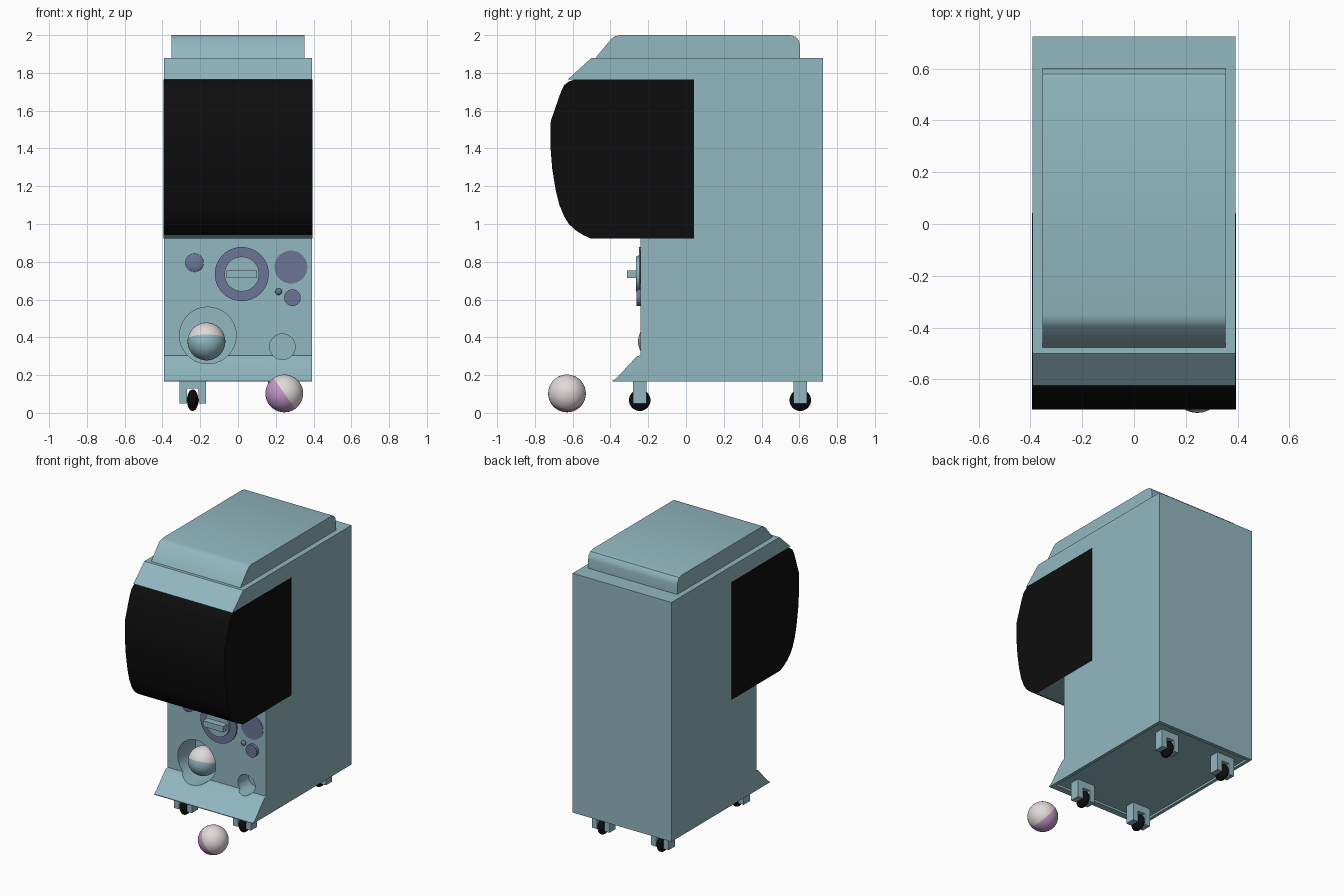
import bpy, bmesh, math
from mathutils import Vector, Matrix

cube = bpy.data.objects.get("Cube")
if cube:
    bpy.data.objects.remove(cube, do_unlink=True)


def material(name, r, g, b):
    m = bpy.data.materials.new(name)
    m.use_nodes = True
    m.diffuse_color = (r, g, b, 1)
    node = next(n for n in m.node_tree.nodes if n.type == 'BSDF_PRINCIPLED')
    node.inputs["Base Color"].default_value = (r, g, b, 1)
    return m


TEAL = material("pale teal", 0.285, 0.475, 0.53)
BLACK = material("black", 0.004, 0.004, 0.004)
PURPLE = material("slate purple", 0.147, 0.178, 0.31)
WHITE = material("off white", 0.74, 0.70, 0.69)
PINK = material("pink", 0.56, 0.31, 0.58)


def finish(name, bm, *mats, smooth=True):
    mesh = bpy.data.meshes.new(name)
    bmesh.ops.recalc_face_normals(bm, faces=bm.faces)
    bm.to_mesh(mesh)
    bm.free()
    ob = bpy.data.objects.new(name, mesh)
    bpy.context.collection.objects.link(ob)
    for m in mats:
        mesh.materials.append(m)
    if smooth:
        bpy.ops.object.select_all(action='DESELECT')
        ob.select_set(True)
        bpy.context.view_layer.objects.active = ob
        bpy.ops.object.shade_smooth_by_angle(angle=math.radians(30))
    return ob


def extrude_profile(name, points, half, *mats, rule=None):
    """Side outline in (y, z), extruded across x."""
    bm = bmesh.new()
    face = bm.faces.new([bm.verts.new((-half, y, z)) for y, z in points])
    ext = bmesh.ops.extrude_face_region(bm, geom=[face])
    verts = [v for v in ext["geom"] if isinstance(v, bmesh.types.BMVert)]
    bmesh.ops.translate(bm, verts=verts, vec=(2 * half, 0, 0))
    bmesh.ops.recalc_face_normals(bm, faces=bm.faces)
    if rule:
        for f in bm.faces:
            f.normal_update()
            f.material_index = rule(f)
    return finish(name, bm, *mats)


def box(name, lo, hi, mat):
    bm = bmesh.new()
    lo, hi = Vector(lo), Vector(hi)
    bmesh.ops.create_cube(bm, size=1, matrix=Matrix.Translation((lo + hi) / 2)
                          @ Matrix.Diagonal((*(hi - lo), 1)))
    return finish(name, bm, mat, smooth=False)


def disc(name, x, z, radius, y_front, y_back, mat):
    """Round part whose axis runs front to back."""
    bm = bmesh.new()
    place = Matrix.Translation((x, (y_front + y_back) / 2, z)) @ Matrix.Rotation(math.pi / 2, 4, 'X')
    bmesh.ops.create_cone(bm, cap_ends=True, segments=48, radius1=radius, radius2=radius,
                          depth=y_back - y_front, matrix=place)
    return finish(name, bm, mat)


def ellipsoid(name, centre, radii, mat):
    bm = bmesh.new()
    bmesh.ops.create_uvsphere(bm, u_segments=32, v_segments=16, radius=1,
                              matrix=Matrix.Translation(centre) @ Matrix.Diagonal((*radii, 1)))
    return finish(name, bm, mat)


def capsule(name, centre, axis, split, upper, lower):
    """Two-coloured ball; the upper colour lies along the axis."""
    bm = bmesh.new()
    bmesh.ops.create_uvsphere(bm, u_segments=40, v_segments=24, radius=0.1)
    for f in bm.faces:
        f.material_index = 0 if f.calc_center_median().z > split else 1
    turn = Vector(axis).to_track_quat('Z', 'Y').to_matrix().to_4x4()
    bm.transform(Matrix.Translation(centre) @ turn)
    return finish(name, bm, upper, lower)


def cut(target, cutters):
    for c in cutters:
        mod = target.modifiers.new("cut", 'BOOLEAN')
        mod.operation, mod.solver, mod.object = 'DIFFERENCE', 'EXACT', c
        bpy.ops.object.select_all(action='DESELECT')
        target.select_set(True)
        bpy.context.view_layer.objects.active = target
        bpy.ops.object.modifier_apply(modifier=mod.name)
        bpy.data.objects.remove(c, do_unlink=True)


# Cabinet with sloped foot and hood, round recesses and a hollow underside
cabinet = extrude_profile("cabinet", [
    (-0.39, 0.165), (0.725, 0.165), (0.725, 1.88), (-0.5, 1.88), (-0.625, 1.766),
    (-0.24, 1.766), (-0.24, 0.305), (-0.26, 0.3), (-0.365, 0.187), (-0.39, 0.17)], 0.392, TEAL)
cut(cabinet, [
    disc("outlet_cutter", -0.16, 0.41, 0.15, -0.5, -0.04, TEAL),
    disc("return_cutter", 0.235, 0.35, 0.068, -0.5, -0.12, TEAL),
    box("underside_cutter", (-0.37, -0.345, 0.1), (0.37, 0.7, 0.18), TEAL)])

# Raised lid on top
extrude_profile("top_lid", [
    (-0.48, 1.87), (-0.475, 1.885), (-0.395, 1.98), (-0.375, 1.994), (-0.35, 2), (0.55, 2),
    (0.58, 1.992), (0.597, 1.972), (0.603, 1.945), (0.603, 1.87)], 0.353, TEAL)

# Dark bulging display case with a pale underside
extrude_profile("display_case", [
    (0.042, 1.765), (-0.59, 1.765), (-0.62, 1.755), (-0.645, 1.735), (-0.662, 1.7),
    (-0.69, 1.62), (-0.716, 1.545), (-0.717, 1.4), (-0.708, 1.29), (-0.69, 1.18),
    (-0.67, 1.1), (-0.645, 1.04), (-0.62, 1.0), (-0.585, 0.967), (-0.545, 0.942),
    (-0.505, 0.923), (0.042, 0.923)], 0.394, BLACK, TEAL,
    rule=lambda f: 1 if f.normal.z < -0.87 else 0)

# Turning knob
disc("knob_ring", 0.02, 0.735, 0.143, -0.25, -0.23, PURPLE)
disc("knob_face", 0.02, 0.735, 0.092, -0.265, -0.23, TEAL)
box("knob_handle", (-0.06, -0.312, 0.713), (0.1, -0.26, 0.755), TEAL)

# Button, badge plate and small fittings
disc("button_rim", -0.23, 0.795, 0.06, -0.246, -0.23, TEAL)
ellipsoid("button", (-0.23, -0.243, 0.795), (0.05, 0.012, 0.05), PURPLE)
disc("badge_plate", 0.28, 0.772, 0.087, -0.243, -0.235, PURPLE)
disc("coin_slot", 0.288, 0.61, 0.044, -0.262, -0.23, PURPLE)
ellipsoid("coin_stud", (0.215, -0.243, 0.642), (0.018, 0.015, 0.018), PURPLE)

# Casters
for side, x in (("right", -0.24), ("left", 0.228)):
    for end, y in (("front", -0.245), ("rear", 0.605)):
        tag = f"{end}_{side}"
        for k, s in (("inner", -1), ("outer", 1)):
            xa, xb = sorted((x + s * 0.03, x + s * 0.07))
            box(f"{tag}_{k}_fork", (xa, y - 0.035, 0.05), (xb, y + 0.035, 0.185), TEAL)
        box(f"{tag}_fork_top", (x - 0.03, y - 0.035, 0.13), (x + 0.03, y + 0.035, 0.185), TEAL)
        ellipsoid(f"{tag}_wheel", (x, y, 0.067), (0.03, 0.057, 0.057), BLACK)

# Loose capsules: one in the outlet, one on the floor
capsule("outlet_capsule", (-0.167, -0.154, 0.378), (0, 0.25, 1), 0.01, WHITE, TEAL)
capsule("floor_capsule", (0.245, -0.63, 0.103), (0.82, 0, 0.58), 0, WHITE, PINK)
